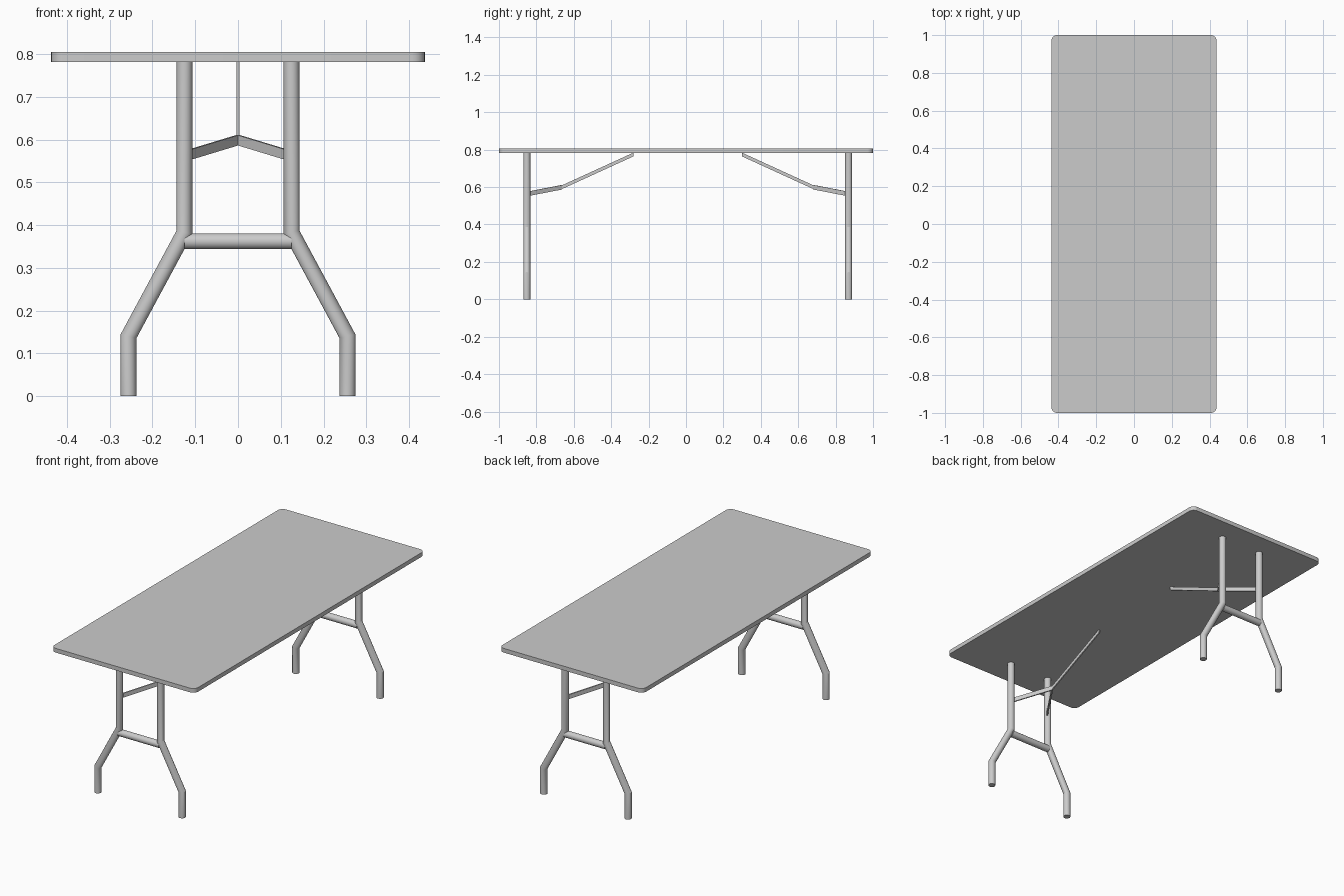
import bpy
import bmesh
from math import cos, sin, tau, radians
from mathutils import Vector

cube = bpy.data.objects.get("Cube")
if cube:
    bpy.data.objects.remove(cube, do_unlink=True)

grey = bpy.data.materials.new("light_grey")
grey.use_nodes = True
grey.diffuse_color = (0.6, 0.6, 0.6, 1)
grey.node_tree.nodes["Principled BSDF"].inputs["Base Color"].default_value = grey.diffuse_color

MID_Y = 0.009       # middle between the two leg frames
LEG_Y = 0.86        # leg frame distance from that middle
KNEE_Y = 0.673      # brace joint distance
TUBE_R = 0.0185


def finish(bm, name, smooth=False):
    bmesh.ops.recalc_face_normals(bm, faces=bm.faces)
    mesh = bpy.data.meshes.new(name)
    bm.to_mesh(mesh)
    bm.free()
    mesh.materials.append(grey)
    obj = bpy.data.objects.new(name, mesh)
    bpy.context.collection.objects.link(obj)
    if smooth:
        bpy.ops.object.select_all(action='DESELECT')
        obj.select_set(True)
        bpy.context.view_layer.objects.active = obj
        bpy.ops.object.shade_smooth_by_angle(angle=radians(25))
    return obj


def skin(bm, rings):
    """Bridge successive vertex rings and cap both ends."""
    n = len(rings[0])
    for a, b in zip(rings, rings[1:]):
        for i in range(n):
            j = (i + 1) % n
            bm.faces.new((a[i], a[j], b[j], b[i]))
    bm.faces.new(rings[0])
    bm.faces.new(rings[-1])


def tube(name, path, y, sides=24):
    """Round tube along an x-z path, with mitred bends."""
    pts = [Vector(p) for p in path]
    dirs = [(b - a).normalized() for a, b in zip(pts, pts[1:])]
    bm = bmesh.new()
    rings = []
    for i, p in enumerate(pts):
        d0, d1 = dirs[max(i - 1, 0)], dirs[min(i, len(dirs) - 1)]
        t = (d0 + d1).normalized()
        across = Vector((-t.y, t.x)) / t.dot(d0)
        ring = []
        for k in range(sides):
            a = tau * k / sides
            q = p + across * TUBE_R * cos(a)
            ring.append(bm.verts.new((q.x, y + TUBE_R * sin(a), q.y)))
        rings.append(ring)
    skin(bm, rings)
    return finish(bm, name, smooth=True)


def strip(name, start, end, height, thick):
    """Flat bar on edge between two points, with upright ends."""
    a, b = Vector(start), Vector(end)
    side = (b - a).cross(Vector((0, 0, 1))).normalized() * thick / 2
    up = Vector((0, 0, height / 2))
    bm = bmesh.new()
    skin(bm, [[bm.verts.new(p + s * side + u * up)
               for s, u in ((-1, -1), (1, -1), (1, 1), (-1, 1))] for p in (a, b)])
    return finish(bm, name)


# Tabletop with rounded corners
bm = bmesh.new()
bmesh.ops.create_cube(bm, size=1)
for v in bm.verts:
    v.co = (v.co.x * 0.874, v.co.y * 2, 0.7935 + v.co.z * 0.023)
corners = [e for e in bm.edges if abs(e.verts[0].co.z - e.verts[1].co.z) > 0.01]
bmesh.ops.bevel(bm, geom=corners, offset=0.03, segments=6, profile=0.5, affect='EDGES')
finish(bm, "tabletop", smooth=True)

# Leg frames and folding braces at both ends
for end, s in (("front", -1), ("back", 1)):
    y = MID_Y + s * LEG_Y
    knee = (0, MID_Y + s * KNEE_Y, 0.599)
    for hand, m in (("left", 1), ("right", -1)):
        tube(f"{end}_{hand}_leg",
             [(m * 0.125, 0.785), (m * 0.125, 0.383), (m * 0.256, 0.14), (m * 0.256, 0)], y)
        strip(f"{end}_{hand}_brace_arm", (m * 0.112, y - s * 0.012, 0.565), knee, 0.024, 0.007)
    tube(f"{end}_crossbar", [(-0.125, 0.362), (0.125, 0.362)], y)
    strip(f"{end}_brace_rod", knee, (0, MID_Y + s * 0.29, 0.774), 0.02, 0.007)
